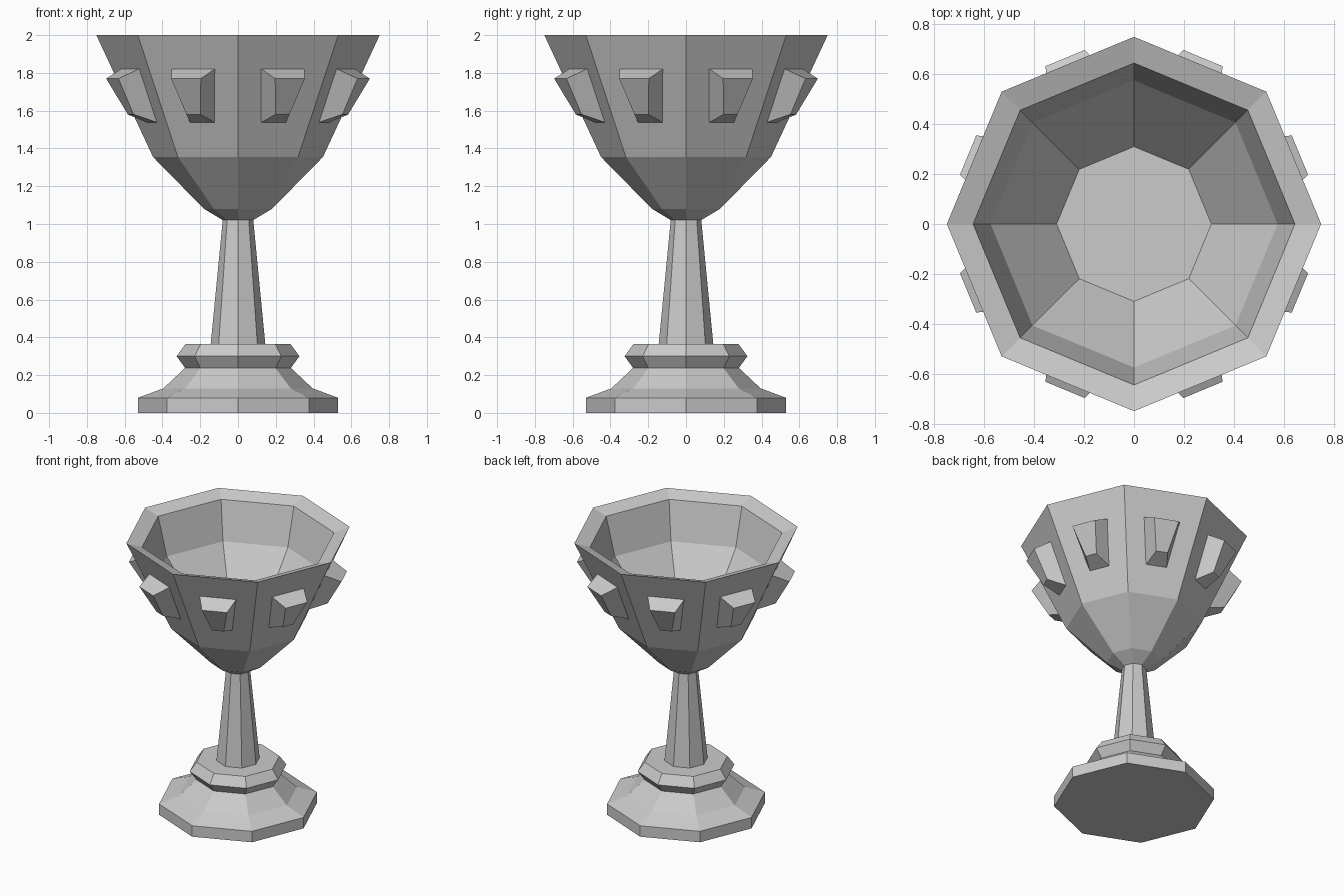
import bpy
import bmesh
from math import cos, sin, tau

SIDES = 8

# Remove the default cube only
cube = bpy.data.objects.get("Cube")
if cube:
    bpy.data.objects.remove(cube, do_unlink=True)

# Single stone grey material
GREY = (0.6, 0.6, 0.6, 1.0)
grey = bpy.data.materials.new("stone grey")
grey.use_nodes = True
grey.diffuse_color = GREY
shader = grey.node_tree.nodes["Principled BSDF"]
shader.inputs["Base Color"].default_value = GREY
shader.inputs["Roughness"].default_value = 0.8


def finish(name, bm):
    """Turn a bmesh into a flat-shaded object."""
    bmesh.ops.recalc_face_normals(bm, faces=bm.faces)
    mesh = bpy.data.meshes.new(name)
    bm.to_mesh(mesh)
    bm.free()
    mesh.materials.append(grey)
    obj = bpy.data.objects.new(name, mesh)
    bpy.context.collection.objects.link(obj)
    return obj


def loft(bm, rings):
    """Join rings of points with quads and cap both ends."""
    loops = [[bm.verts.new(p) for p in ring] for ring in rings]
    for low, high in zip(loops, loops[1:]):
        for i in range(len(low)):
            j = (i + 1) % len(low)
            bm.faces.new((low[i], low[j], high[j], high[i]))
    bm.faces.new(loops[0][::-1])
    bm.faces.new(loops[-1])


def turned(name, profile):
    """Octagonal turned part from (radius, height) pairs."""
    bm = bmesh.new()
    angles = [tau * i / SIDES for i in range(SIDES)]
    loft(bm, [[(r * cos(a), r * sin(a), z) for a in angles] for r, z in profile])
    return finish(name, bm)


# Stepped foot, collar and tapering stem
turned("foot", [(0.53, 0), (0.53, 0.08), (0.395, 0.13), (0.278, 0.24)])
turned("collar", [(0.278, 0.235), (0.325, 0.30), (0.278, 0.365)])
turned("stem", [(0.145, 0.36), (0.08, 1.03)])

# Hollow bowl: outside upward, sloped rim, then down the inside to the floor
turned("bowl", [(0.08, 1.02), (0.18, 1.08), (0.45, 1.355), (0.75, 2.0),
                (0.645, 1.965), (0.575, 1.69), (0.31, 1.34)])

# Bevelled studs: (distance out, half width, height) of top and bottom edges
WALL_EDGES = [(0.60, 0.13, 1.83), (0.47, 0.077, 1.53)]
FRONT_EDGES = [(0.72, 0.085, 1.77), (0.615, 0.04, 1.58)]


def stud_ring(edges, angle):
    top, bottom = edges
    corners = [(top, -1), (top, 1), (bottom, 1), (bottom, -1)]
    ring = []
    for (d, half, z), side in corners:
        u = half * side
        ring.append((d * cos(angle) - u * sin(angle),
                     d * sin(angle) + u * cos(angle), z))
    return ring


for i in range(SIDES):
    angle = tau * (i + 0.5) / SIDES
    bm = bmesh.new()
    loft(bm, [stud_ring(WALL_EDGES, angle), stud_ring(FRONT_EDGES, angle)])
    finish(f"bowl_stud_{i + 1}", bm)
